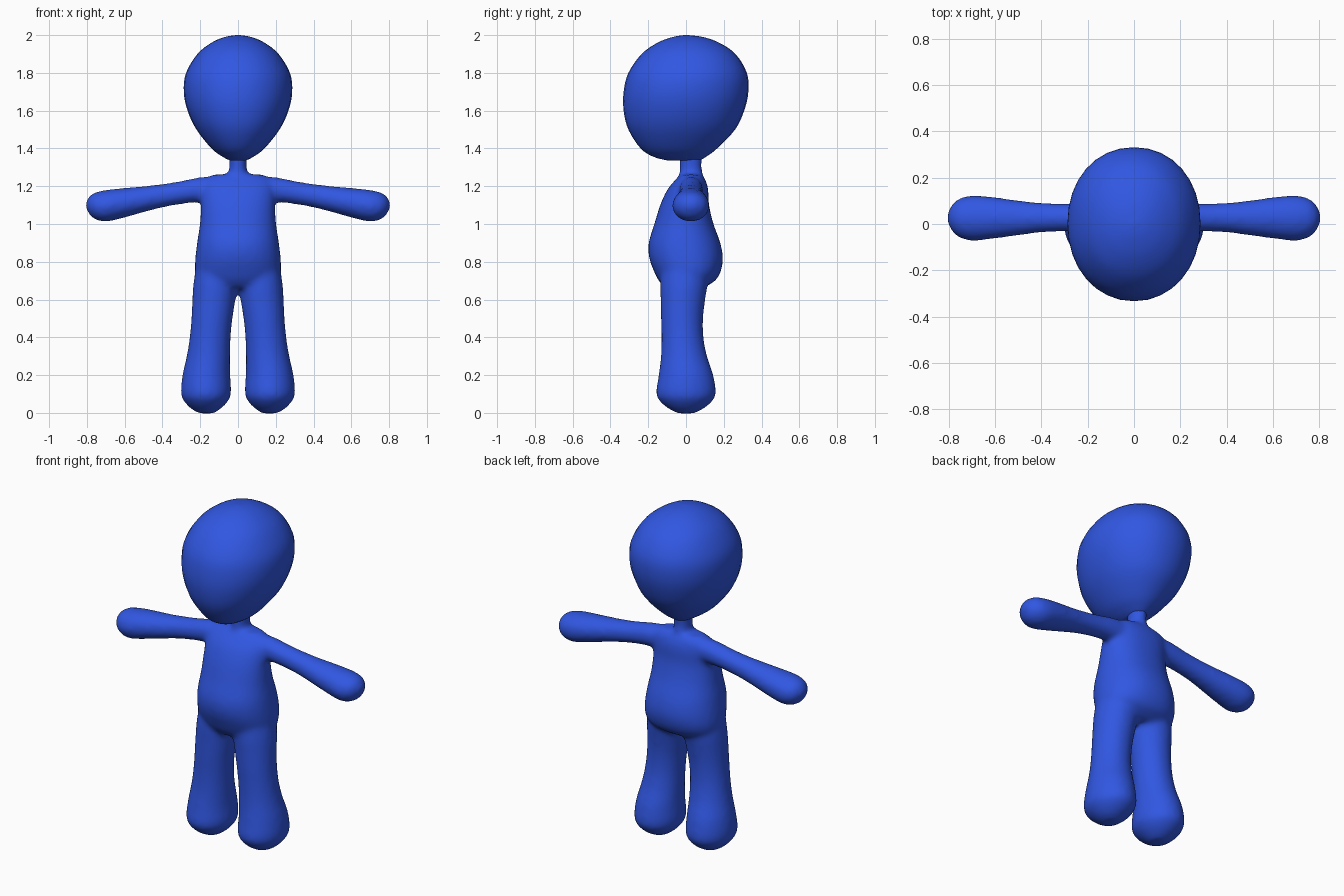
import bpy, bmesh, math
from mathutils import Vector

if "Cube" in bpy.data.objects:
    bpy.data.objects.remove(bpy.data.objects["Cube"])

blue = bpy.data.materials.new("blue")
blue.diffuse_color = (0.03, 0.095, 0.76, 1)
blue.use_nodes = True
blue.node_tree.nodes["Principled BSDF"].inputs["Base Color"].default_value = blue.diffuse_color


def smooth_rows(rows, steps):
    """Catmull-Rom interpolation between cross-sections."""
    out = []
    for i in range(len(rows) - 1):
        p0, p1, p2, p3 = (rows[max(i - 1, 0)], rows[i], rows[i + 1],
                          rows[min(i + 2, len(rows) - 1)])
        for s in range(steps):
            t = s / steps
            out.append([0.5 * (2 * b + (c - a) * t + (2 * a - 5 * b + 4 * c - d) * t * t
                               + (3 * b - a - 3 * c + d) * t ** 3)
                        for a, b, c, d in zip(p0, p1, p2, p3)])
    return out + [list(rows[-1])]


def loft(bm, rows, place, power=2.0, steps=4, n=32):
    """Skin closed ovals given as (position, min_a, max_a, min_b, max_b)."""
    rings = []
    for t, a0, a1, b0, b1 in smooth_rows(rows, steps):
        ring = []
        for k in range(n):
            c, s = math.cos(2 * math.pi * k / n), math.sin(2 * math.pi * k / n)
            c = math.copysign(abs(c) ** (2 / power), c)
            s = math.copysign(abs(s) ** (2 / power), s)
            ring.append(bm.verts.new(place(t, (a0 + a1) / 2 + (a1 - a0) / 2 * c,
                                           (b0 + b1) / 2 + (b1 - b0) / 2 * s)))
        rings.append(ring)
    for r, q in zip(rings, rings[1:]):
        for k in range(n):
            bm.faces.new((r[k], r[(k + 1) % n], q[(k + 1) % n], q[k]))
    bm.faces.new(rings[0][::-1])
    bm.faces.new(rings[-1])


def finish(bm, name):
    bmesh.ops.recalc_face_normals(bm, faces=bm.faces[:])
    for f in bm.faces:
        f.smooth = True
    me = bpy.data.meshes.new(name)
    bm.to_mesh(me)
    bm.free()
    me.materials.append(blue)
    ob = bpy.data.objects.new(name, me)
    bpy.context.collection.objects.link(ob)
    return ob


def upright(t, a, b):
    return Vector((a, b, t))


# Head: egg shape, narrow at the chin, fuller at the crown
bm = bmesh.new()
head = [(1.335, .04, -.09, .07), (1.355, .08, -.17, .105), (1.40, .14, -.24, .165),
        (1.50, .22, -.305, .26), (1.60, .267, -.33, .308), (1.70, .287, -.33, .33),
        (1.80, .275, -.305, .322), (1.90, .215, -.235, .262), (1.96, .14, -.15, .175),
        (1.99, .07, -.07, .09), (2.0, .01, -.01, .01)]
loft(bm, [(z, -w, w, y0, y1) for z, w, y0, y1 in head], upright, 2.1)
finish(bm, "head")

# Torso with round belly and seat
bm = bmesh.new()
torso = [(.66, .15, -.11, .09), (.70, .21, -.145, .155), (.75, .228, -.17, .185),
         (.82, .226, -.195, .196), (.90, .217, -.198, .182), (1.0, .202, -.168, .146),
         (1.1, .196, -.137, .122), (1.18, .196, -.10, .118), (1.23, .185, -.06, .105),
         (1.262, .13, -.03, .085)]
loft(bm, [(z, -w, w, y0, y1) for z, w, y0, y1 in torso], upright, 2.2)

# Neck
neck = [(1.18, .07, -.05, .10), (1.26, .052, -.036, .088), (1.31, .046, -.034, .084),
        (1.40, .052, -.04, .088)]
loft(bm, [(z, -w, w, y0, y1) for z, w, y0, y1 in neck], upright)

# Legs flaring into rounded feet, arms flaring into rounded hands
leg = [(-.003, .13, .20, -.04, .04), (.012, .105, .235, -.075, .075),
       (.05, .062, .277, -.128, .128), (.10, .037, .302, -.158, .158),
       (.20, .041, .294, -.145, .145), (.30, .042, .272, -.133, .112),
       (.40, .039, .256, -.130, .093), (.50, .029, .247, -.133, .091),
       (.60, .013, .242, -.135, .102), (.68, .002, .237, -.137, .115),
       (.78, .01, .222, -.13, .12)]
arm = [(.08, -.03, .09, 1.11, 1.255), (.20, -.035, .09, 1.115, 1.248),
       (.30, -.033, .088, 1.105, 1.228), (.40, -.037, .092, 1.087, 1.212),
       (.50, -.050, .102, 1.062, 1.200), (.60, -.063, .116, 1.034, 1.191),
       (.70, -.073, .124, 1.012, 1.180), (.76, -.056, .108, 1.026, 1.166),
       (.79, -.025, .078, 1.055, 1.143), (.808, .012, .04, 1.09, 1.112)]
for side in (-1, 1):
    loft(bm, leg, lambda t, a, b: Vector((side * a, b, t)))
    loft(bm, arm, lambda t, a, b: Vector((side * t, a, b)))
body = finish(bm, "body")

# Fuse the limbs and soften the joins
fuse = body.modifiers.new("fuse", 'REMESH')
fuse.mode = 'VOXEL'
fuse.voxel_size = 0.014
fuse.use_smooth_shade = True
soft = body.modifiers.new("soften", 'SMOOTH')
soft.factor = 0.5
soft.iterations = 10
